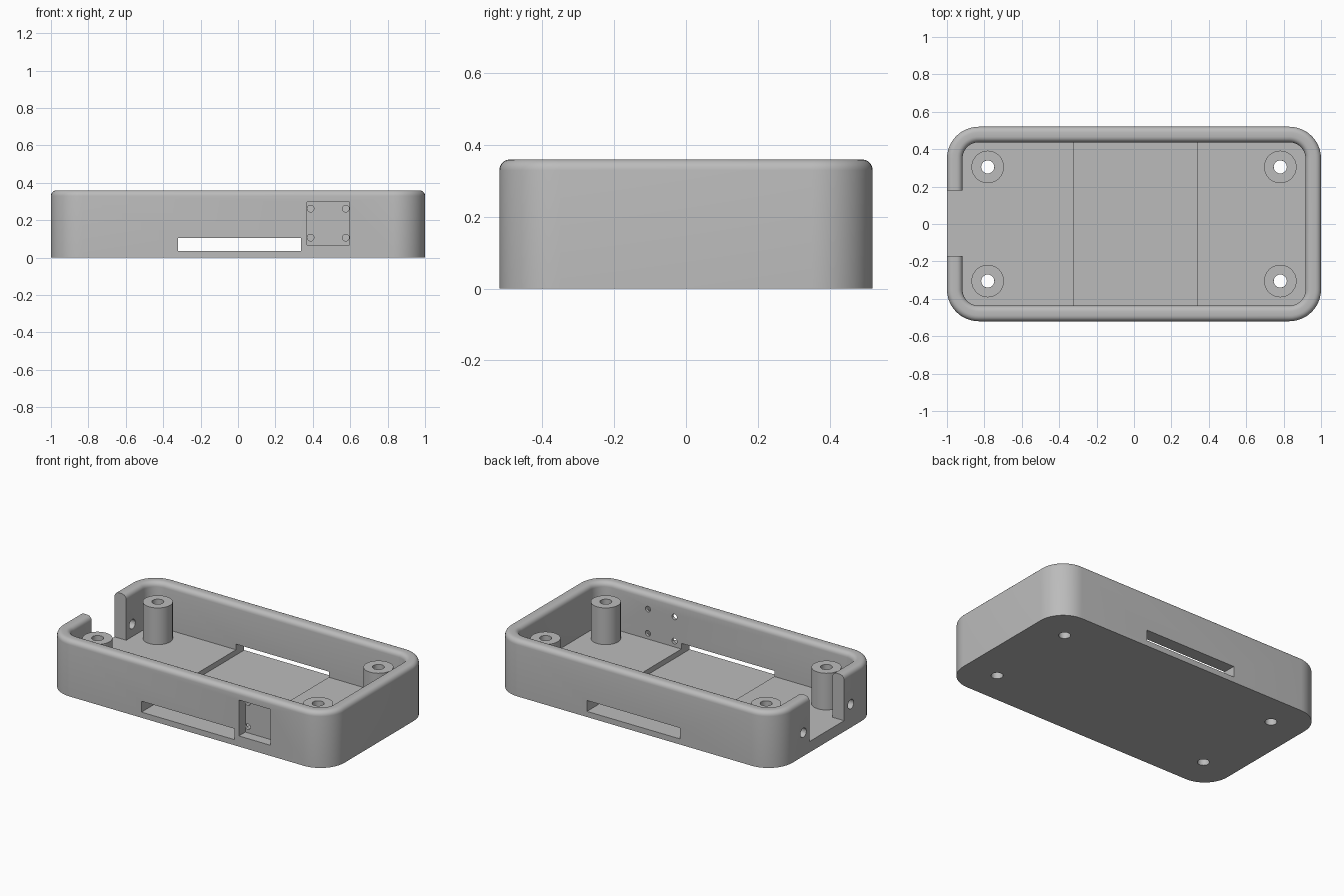
import bpy, bmesh, math
from mathutils import Matrix

if "Cube" in bpy.data.objects:
    bpy.data.objects.remove(bpy.data.objects["Cube"])

HX, HY, H = 1.0, 0.52, 0.36      # half length, half width, height
WALL, FLOOR, CORNER, LIP = 0.083, 0.07, 0.17, 0.03
BOSS_X, BOSS_Y, BOSS_TOP = 0.782, 0.305, 0.305
BOSS_R, HOLE_R = 0.087, 0.035

grey = bpy.data.materials.new("plain grey")
grey.use_nodes = True
colour = (0.5, 0.5, 0.5, 1)
grey.diffuse_color = colour
grey.node_tree.nodes["Principled BSDF"].inputs["Base Color"].default_value = colour


def make_object(name, bm):
    bmesh.ops.recalc_face_normals(bm, faces=bm.faces)
    mesh = bpy.data.meshes.new(name)
    bm.to_mesh(mesh)
    bm.free()
    mesh.materials.append(grey)
    ob = bpy.data.objects.new(name, mesh)
    bpy.context.collection.objects.link(ob)
    return ob


def bridge(bm, a, b):
    n = len(a)
    for i in range(n):
        bm.faces.new((a[i], a[(i + 1) % n], b[(i + 1) % n], b[i]))


def rounded_ring(bm, inset, z, steps=12):
    """Rounded rectangle of vertices, inset from the outer wall."""
    r = CORNER - inset
    ring = []
    for k, (sx, sy) in enumerate(((1, 1), (-1, 1), (-1, -1), (1, -1))):
        for i in range(steps + 1):
            a = math.pi / 2 * (k + i / steps)
            ring.append(bm.verts.new((sx * (HX - CORNER) + r * math.cos(a),
                                      sy * (HY - CORNER) + r * math.sin(a), z)))
    return ring


def smooth(ob):
    bpy.ops.object.select_all(action="DESELECT")
    ob.select_set(True)
    bpy.context.view_layer.objects.active = ob
    bpy.ops.object.shade_smooth_by_angle(angle=math.radians(30))


# Tray: wall profile with a rounded lip, swept round the outline
profile = [(0, 0)]
for side in (0, 1):
    for i in range(6):
        a = math.pi / 2 * i / 5
        if side == 0:
            profile.append((LIP * (1 - math.cos(a)), H - LIP + LIP * math.sin(a)))
        else:
            profile.append((WALL - LIP + LIP * math.sin(a), H - LIP + LIP * math.cos(a)))
profile.append((WALL, FLOOR))
bm = bmesh.new()
rings = [rounded_ring(bm, inset, z) for inset, z in profile]
for lower, upper in zip(rings, rings[1:]):
    bridge(bm, lower, upper)
bm.faces.new(rings[0])
bm.faces.new(rings[-1])
tray = make_object("tray", bm)


# Cutters for the openings
def cut(ob):
    ob.hide_render = True
    mod = tray.modifiers.new(ob.name, "BOOLEAN")
    mod.operation, mod.solver, mod.object = "DIFFERENCE", "EXACT", ob
    bpy.context.view_layer.objects.active = tray
    bpy.ops.object.modifier_apply(modifier=mod.name)
    bpy.data.objects.remove(ob)


def cut_box(name, x, y, z):
    bm = bmesh.new()
    bmesh.ops.create_cube(bm, size=1)
    for v in bm.verts:
        v.co = [lo + (c + 0.5) * (hi - lo) for c, (lo, hi) in zip(v.co, (x, y, z))]
    cut(make_object(name, bm))


def cut_hole(name, centre, axis, radius, length):
    turn = {"X": Matrix.Rotation(math.pi / 2, 4, "Y"),
            "Y": Matrix.Rotation(math.pi / 2, 4, "X"), "Z": Matrix()}[axis]
    bm = bmesh.new()
    bmesh.ops.create_cone(bm, cap_ends=True, segments=24, radius1=radius, radius2=radius,
                          depth=length, matrix=Matrix.Translation(centre) @ turn)
    cut(make_object(name, bm))


cut_box("floor_channel", (-0.32, 0.338), (-1, 1), (0.036, 0.106))
cut_box("end_notch", (-1.2, -0.9), (-0.172, 0.178), (FLOOR, 0.5))
cut_box("front_pocket", (0.37, 0.595), (-0.7, -HY + 0.065), (0.068, 0.298))
for x in (0.388, 0.576):
    for z in (0.107, 0.262):
        cut_hole("pocket_hole", (x, -0.48, z), "Y", 0.018, 0.2)
for y in (-0.24, 0.24):
    cut_hole("end_hole", (-0.95, y, 0.15), "X", 0.03, 0.3)
for sx in (-1, 1):
    for sy in (-1, 1):
        cut_hole("screw_hole", (sx * BOSS_X, sy * BOSS_Y, 0), "Z", HOLE_R, 0.4)
smooth(tray)


# Screw bosses: open tubes standing on the floor
def circle(bm, x, y, radius, z, n=32):
    return [bm.verts.new((x + radius * math.cos(math.tau * i / n),
                          y + radius * math.sin(math.tau * i / n), z)) for i in range(n)]


for sx, side in ((-1, "right"), (1, "left")):
    for sy, end in ((-1, "front"), (1, "back")):
        bm = bmesh.new()
        loops = [circle(bm, sx * BOSS_X, sy * BOSS_Y, r, z) for r, z in
                 ((BOSS_R, FLOOR), (BOSS_R, BOSS_TOP), (HOLE_R, BOSS_TOP), (HOLE_R, FLOOR))]
        for i in range(4):
            bridge(bm, loops[i], loops[(i + 1) % 4])
        smooth(make_object(f"{end}_{side}_screw_boss", bm))
